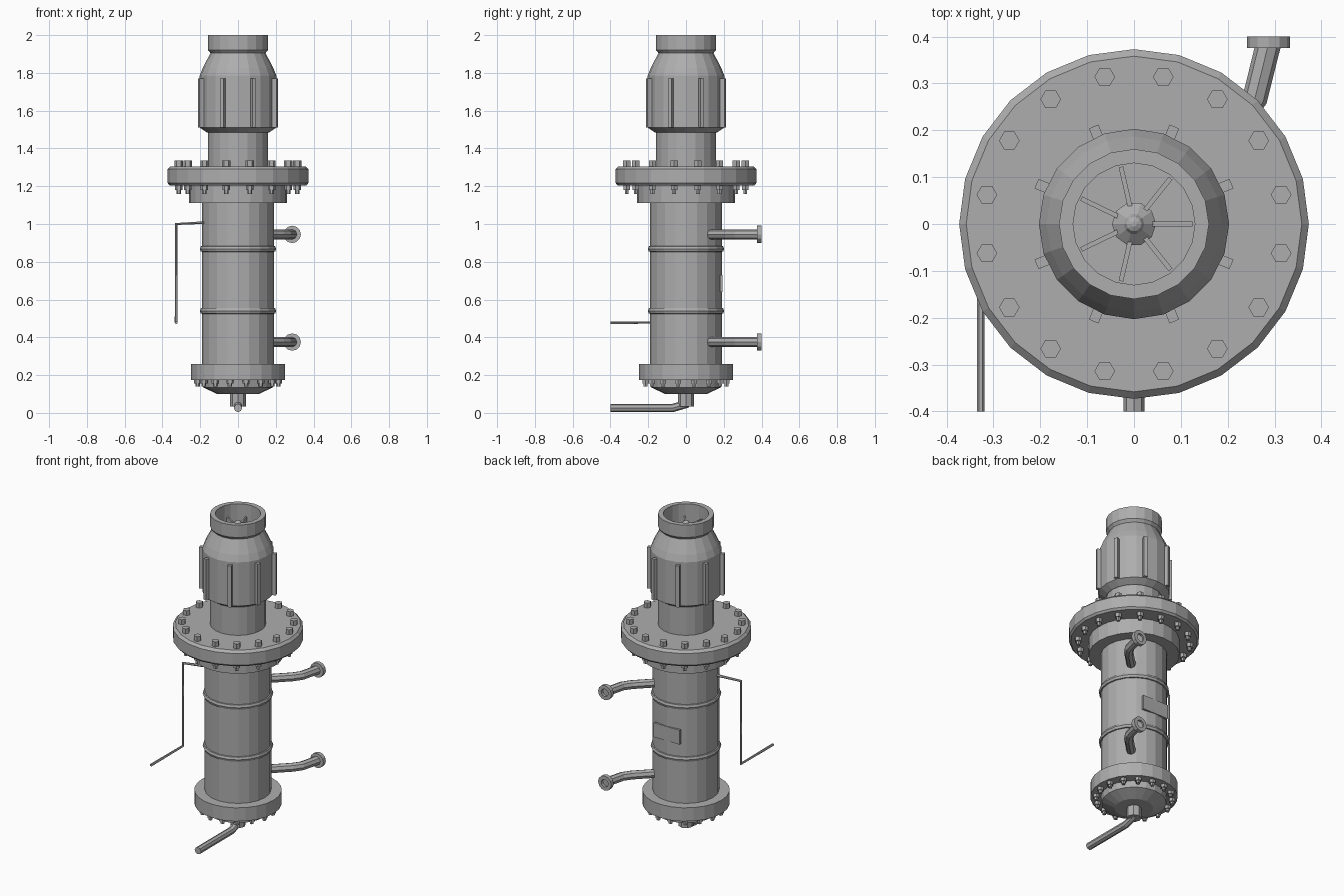
import bpy, bmesh
from math import cos, sin, pi, radians
from mathutils import Matrix, Vector

cube = bpy.data.objects.get("Cube")
if cube:
    bpy.data.objects.remove(cube, do_unlink=True)

GREY = (0.42, 0.42, 0.42, 1.0)
metal = bpy.data.materials.new("grey_metal")
metal.use_nodes = True
metal.diffuse_color = GREY
metal.node_tree.nodes["Principled BSDF"].inputs["Base Color"].default_value = GREY


def add_object(name, mesh, matrix=None):
    mesh.materials.clear()
    mesh.materials.append(metal)
    obj = bpy.data.objects.new(name, mesh)
    bpy.context.collection.objects.link(obj)
    if matrix:
        obj.matrix_world = matrix
    return obj


def finish(name, bm, matrix=None):
    bmesh.ops.recalc_face_normals(bm, faces=bm.faces)
    mesh = bpy.data.meshes.new(name)
    bm.to_mesh(mesh)
    bm.free()
    return add_object(name, mesh, matrix)


def lathe(name, profile, sides=20, matrix=None):
    """Solid of revolution about z from (radius, z) pairs, with flat caps."""
    bm = bmesh.new()
    rings = [[bm.verts.new((r * cos(2 * pi * i / sides), r * sin(2 * pi * i / sides), z))
              for i in range(sides)] for r, z in profile]
    for a, b in zip(rings, rings[1:]):
        for i in range(sides):
            j = (i + 1) % sides
            bm.faces.new((a[i], a[j], b[j], b[i]))
    bm.faces.new(rings[0])
    bm.faces.new(rings[-1])
    return finish(name, bm, matrix)


def prism(bm, radius, z0, z1, x, y):
    bmesh.ops.create_cone(bm, cap_ends=True, segments=6, radius1=radius, radius2=radius,
                          depth=z1 - z0, matrix=Matrix.Translation((x, y, (z0 + z1) / 2))
                          @ Matrix.Rotation(pi / 6, 4, "Z"))


def bolt_circle(name, circle_radius, sections, count=16):
    """Hexagonal bolts; each section is (radius, bottom, top)."""
    bm = bmesh.new()
    for i in range(count):
        a = 2 * pi * (i + 0.5) / count
        for radius, z0, z1 in sections:
            prism(bm, radius, z0, z1, circle_radius * cos(a), circle_radius * sin(a))
    finish(name, bm)


def radial_boxes(name, count, offset, r0, r1, width, z0, z1):
    bm = bmesh.new()
    for i in range(count):
        bmesh.ops.create_cube(bm, matrix=Matrix.Rotation(offset + 2 * pi * i / count, 4, "Z")
                              @ Matrix.Translation(((r0 + r1) / 2, 0, (z0 + z1) / 2))
                              @ Matrix.Diagonal((r1 - r0, width, z1 - z0, 1)))
    finish(name, bm)


def tube(name, points, radius, resolution=2):
    curve = bpy.data.curves.new(name, "CURVE")
    curve.dimensions = "3D"
    curve.bevel_depth = radius
    curve.bevel_resolution = resolution
    curve.use_fill_caps = True
    spline = curve.splines.new("POLY")
    spline.points.add(len(points) - 1)
    for p, co in zip(spline.points, points):
        p.co = (*co, 1)
    temp = bpy.data.objects.new(name + "_path", curve)
    mesh = bpy.data.meshes.new_from_object(temp)
    bpy.data.objects.remove(temp)
    mesh.polygons.foreach_set("use_smooth", [False] * len(mesh.polygons))
    add_object(name, mesh)


# Main cylinder and its flanges
lathe("body", [(0.19, 0.25), (0.19, 1.12)])
lathe("lower_flange", [(0.25, 0.175), (0.25, 0.26)], 24)
lathe("neck_flange", [(0.26, 1.11), (0.26, 1.21)], 24)
lathe("main_flange", [(0.362, 1.205), (0.373, 1.217), (0.373, 1.29), (0.358, 1.305)], 24)
lathe("bottom_cap", [(0.11, 0.10), (0.185, 0.135), (0.19, 0.18)])
for z, label in ((0.54, "lower"), (0.868, "upper")):
    lathe(label + "_band", [(0.185, z - 0.016), (0.197, z - 0.014), (0.202, z),
                            (0.197, z + 0.014), (0.185, z + 0.016)])

# Motor housing with open top
lathe("motor_neck", [(0.16, 1.30), (0.16, 1.50)])
lathe("motor_housing", [(0.165, 1.485), (0.203, 1.51), (0.203, 1.785), (0.187, 1.825),
                        (0.146, 1.905), (0.16, 1.922), (0.16, 2.0), (0.13, 2.0), (0.13, 1.86)])
radial_boxes("cooling_fins", 8, pi / 8, 0.18, 0.225, 0.022, 1.51, 1.77)

# Fan inside the opening
radial_boxes("fan_blades", 7, 0, 0.03, 0.125, 0.01, 1.89, 1.925)
lathe("fan_hub", [(0.047, 1.86), (0.047, 1.92), (0.022, 1.94), (0.016, 1.95), (0.006, 1.955)], 10)

# Bolts
bolt_circle("main_flange_bolts", 0.32, [(0.022, 1.30, 1.335), (0.02, 1.18, 1.21), (0.012, 1.16, 1.19)])
bolt_circle("lower_flange_bolts", 0.218, [(0.019, 0.155, 0.18), (0.012, 0.14, 0.16)])

# Side pipes with hollow end flanges
for z, label in ((0.945, "upper"), (0.375, "lower")):
    tube(label + "_side_pipe", [(0.11, 0.11, z), (0.225, 0.222, z), (0.258, 0.268, z),
                                (0.287, 0.385, z)], 0.027)
    lathe(label + "_pipe_flange", [(0.046, 0), (0.046, 0.025), (0.024, 0.025), (0.024, 0.008)], 12,
          Matrix.Translation((0.287, 0.375, z)) @ Matrix.Rotation(radians(-90), 4, "X"))

# Drain at the bottom
lathe("drain_socket", [(0.043, 0.035), (0.043, 0.11)], 8)
tube("drain_pipe", [(0, 0.01, 0.05), (0, -0.03, 0.038), (0, -0.07, 0.026), (0, -0.4, 0.026)], 0.022)

# Thin sensing line
tube("sensing_line", [(-0.17, -0.05, 1.008), (-0.327, -0.08, 1.0), (-0.327, -0.08, 0.478),
                      (-0.327, -0.4, 0.478)], 0.008, 1)

# Blank plate on the back of the body
bm = bmesh.new()
bmesh.ops.create_cube(bm, matrix=Matrix.Translation((0, 0.186, 0.685))
                      @ Matrix.Diagonal((0.18, 0.014, 0.09, 1)))
finish("rear_plate", bm)
